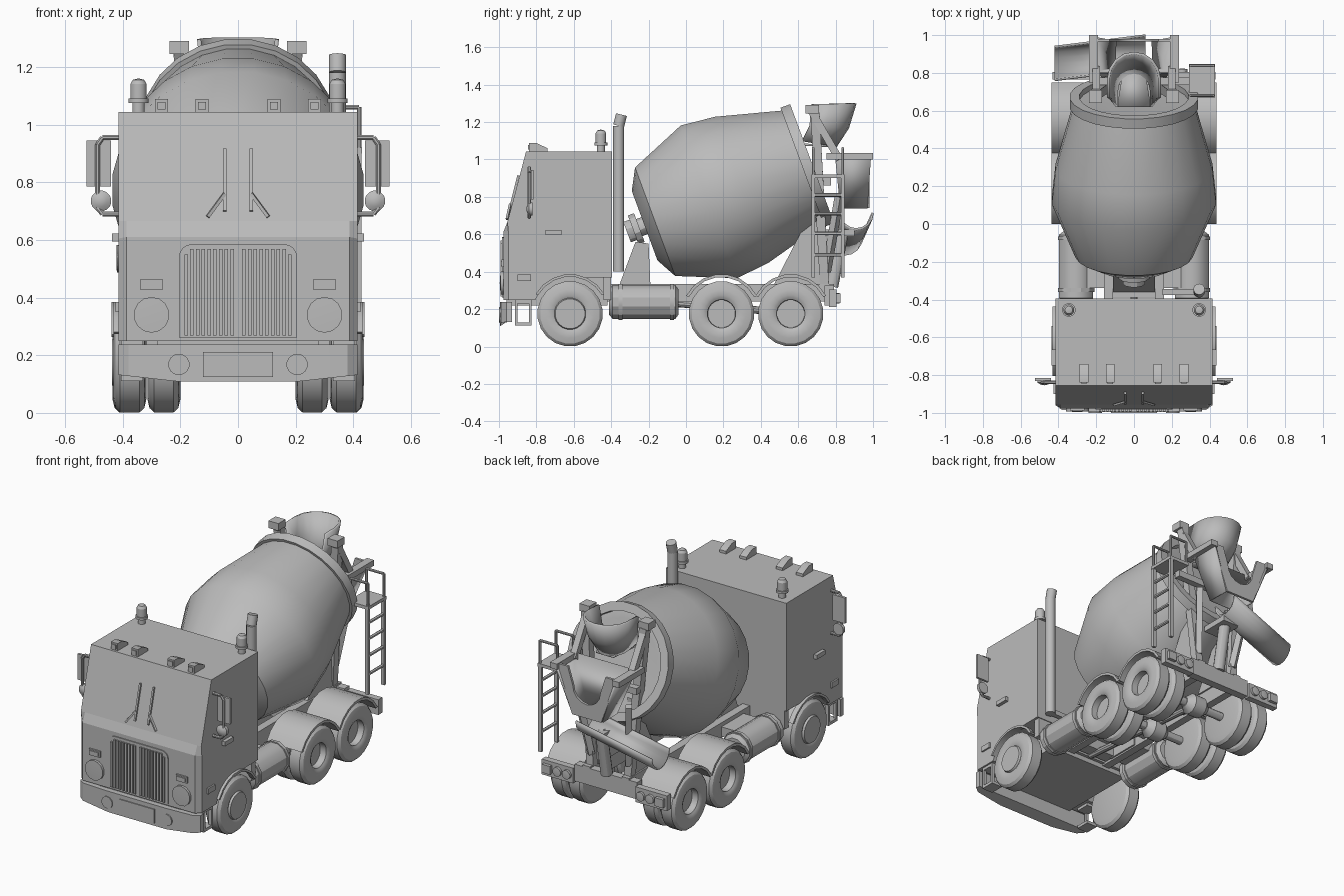
import bpy, bmesh
from math import sin, cos, pi, radians
from mathutils import Vector

cube = bpy.data.objects.get("Cube")
if cube:
    bpy.data.objects.remove(cube)

grey = bpy.data.materials.new("light_grey")
grey.use_nodes = True
grey.diffuse_color = (.5, .5, .5, 1)
grey.node_tree.nodes["Principled BSDF"].inputs["Base Color"].default_value = (.5, .5, .5, 1)
parts = []


def finish(name, bm):
    bmesh.ops.remove_doubles(bm, verts=bm.verts, dist=.0001)
    bmesh.ops.recalc_face_normals(bm, faces=bm.faces)
    mesh = bpy.data.meshes.new(name)
    bm.to_mesh(mesh)
    bm.free()
    mesh.materials.append(grey)
    part = bpy.data.objects.new(name, mesh)
    bpy.context.collection.objects.link(part)
    parts.append(part)
    return part


def loft(name, rings, loop=True, thick=0):
    """Skin between rings of points: a capped solid, or an open shell with thickness."""
    bm = bmesh.new()
    rows = [[bm.verts.new(p) for p in ring] for ring in rings]
    n = len(rows[0])
    for a, b in zip(rows, rows[1:]):
        for i in range(n if loop else n - 1):
            j = (i + 1) % n
            bm.faces.new((a[i], a[j], b[j], b[i]))
    if loop:
        bm.faces.new(rows[0])
        bm.faces.new(rows[-1])
    part = finish(name, bm)
    if thick:
        shell = part.modifiers.new("shell", 'SOLIDIFY')
        shell.thickness = thick
        shell.offset = 0
    return part


def prism(name, axis, outline, lo, hi):
    """Extrude a flat outline along x, y or z."""
    def place(p, d):
        return {'x': (d, p[0], p[1]), 'y': (p[0], d, p[1]), 'z': (p[0], p[1], d)}[axis]
    return loft(name, [[place(p, d) for p in outline] for d in (lo, hi)])


def box(name, x, y, z):
    return prism(name, 'z', [(x[0], y[0]), (x[1], y[0]), (x[1], y[1]), (x[0], y[1])], *z)


def lathe(name, origin, axis, profile, sides=20):
    """Turn a profile of (distance, radius) pairs about an axis."""
    origin, a = Vector(origin), Vector(axis).normalized()
    u = (Vector((0, 1, 0)) if abs(a.z) > .99 else Vector((0, 0, 1)).cross(a)).normalized()
    v = a.cross(u)
    turns = [(k + .5) * 2 * pi / sides for k in range(sides)]
    rings = [[origin + a * t + (u * cos(w) + v * sin(w)) * max(r, .00001) for w in turns]
             for t, r in profile]
    return loft(name, rings)


def rod(name, p, q, radius, sides=10):
    span = Vector(q) - Vector(p)
    return lathe(name, p, span, [(0, radius), (span.length, radius)], sides)


def path(name, points, radius, sides=8):
    for p, q in zip(points, points[1:]):
        rod(name, p, q, radius, sides)


def arc(cy, cz, r, start, end, steps):
    angles = [radians(start + (end - start) * k / steps) for k in range(steps + 1)]
    return [(cy + r * cos(w), cz + r * sin(w)) for w in angles]


# Cab with wheel arches and chamfered front corners
outline = [(-.395, .37), (-.395, 1.043), (-.855, 1.043), (-.955, .665), (-.977, .61), (-.977, .25)]
outline += arc(-.62, .175, .2, 158, 75, 6)
cab = prism("cab", 'x', outline, -.415, .415)
bm = bmesh.new()
bm.from_mesh(cab.data)
corners = [e for e in bm.edges if all(v.co.y < -.95 for v in e.verts)
           and e.verts[0].co.x == e.verts[1].co.x]
bmesh.ops.bevel(bm, geom=corners, offset=.028, segments=1, affect='EDGES')
bm.to_mesh(cab.data)
bm.free()
box("cab_floor", (-.28, .28), (-.96, -.42), (.22, .4))
box("cab_rear_sill", (-.4, .4), (-.44, -.4), (.25, .38))

# Bumper, rising toward its ends
plan = [(-.415, -.93), (-.415, -.96), (-.38, -.985), (-.2, -.994)]
plan += [(-x, y) for x, y in reversed(plan)]
loft("front_bumper", [[(x, y, .108 + max(0, abs(x) - .2) * .11) for x, y in plan], [(x, y, .238) for x, y in plan]])
box("number_plate", (-.122, .122), (-1, -.99), (.125, .212))

# Grille with its frame and slats
top = arc(.16, .54, .045, 0, 90, 4)
frame = top + [(-x, z) for x, z in reversed(top)] + [(-.205, .262), (.205, .262)]
prism("grille_frame", 'y', frame, -.983, -.97)
for s in (-1, 1):
    for k in range(9):
        x = s * (.02 + k * .02)
        box("grille_slat", (x - .006, x + .006), (-.993, -.98), (.268, .568 if k < 8 else .55))

for s in (-1, 1):
    # Lamps on the front
    lathe("headlight", (s * .3, -.97, .34), (0, -1, 0), [(0, .062), (.022, .062), (.022, .056), (.026, 0)], 14)
    lathe("fog_light", (s * .205, -.98, .168), (0, -1, 0), [(0, .037), (.02, .037), (.02, 0)], 14)
    box("indicator_frame", (s * .3 - .038, s * .3 + .038), (-.987, -.97), (.426, .465))
    box("indicator_lens", (s * .3 - .028, s * .3 + .028), (-.992, -.98), (.434, .457))
    box("side_indicator", (s * .41, s * .425), (-.9, -.83), (.35, .384))
    box("door_handle", (s * .41, s * .437), (-.75, -.665), (.595, .622))
    # Wipers
    rod("wiper_blade", (s * .046, -.95, .7), (s * .046, -.896, .915), .008, 4)
    rod("wiper_arm", (s * .046, -.94, .76), (s * .105, -.958, .68), .008, 4)
    # Roof lamps and beacons
    for x in (.125, .265):
        prism("roof_lamp", 'x', [(-.84, 1.04), (-.84, 1.088), (-.8, 1.088), (-.74, 1.06), (-.74, 1.04)],
              s * x - .023, s * x + .023)
        box("roof_lamp_lens", (s * x - .014, s * x + .014), (-.846, -.83), (1.052, 1.078))
    lathe("beacon", (s * .345, -.455, 1.04), (0, 0, 1), [(0, .022), (.035, .022), (.035, .036), (.05, .036),
          (.05, .029), (.1, .029), (.115, .02), (.12, 0)], 16)
    # Mirrors
    box("mirror", (s * .44, s * .525), (-.83, -.815), (.785, .945))
    path("mirror_bracket", [(s * .41, -.838, .955), (s * .47, -.838, .955), (s * .487, -.838, .93),
         (s * .487, -.838, .71), (s * .47, -.838, .69), (s * .41, -.838, .69)], .009)
    lathe("round_mirror", (s * .475, -.82, .735), (0, -1, 0), [(0, 0), (0, .036), (.02, .036), (.03, .02), (.034, 0)], 16)
    # Cab steps and front arch lip
    for z in (.12, .24):
        box("cab_step", (s * .33, s * .405), (-.915, -.825), (z - .009, z + .009))
    for y in (-.908, -.832):
        box("step_post", (s * .385, s * .405), (y - .007, y + .007), (.12, .24))
    lip = arc(-.62, .175, .212, 150, 30, 7) + arc(-.62, .175, .198, 30, 150, 7)
    prism("arch_lip", 'x', lip, s * .4, s * .432)
    # Tanks with straps
    lathe("side_tank", (s * .307, -.412, .238), (0, 1, 0), [(0, 0), (0, .07), (.02, .093), (.355, .093), (.372, .07), (.372, 0)], 12)
    for y in (-.36, -.085):
        lathe("tank_strap", (s * .307, y, .238), (0, 1, 0), [(0, .1), (.02, .1)], 12)
    box("tank_bracket", (s * .1, s * .25), (-.34, -.12), (.25, .31))
    # Chassis rails
    box("chassis_rail", (s * .11, s * .16), (-.9, .79), (.24, .335))

    # Wheels
    def wheel(name, x, y, hub):
        lathe(name, (s * x, y, .175), (s, 0, 0), [(-.057, 0), (-.057, .13), (-.05, .16), (-.034, .175), (.034, .175),
              (.05, .16), (.057, .13), (.057, .1), (.05, .085)] + hub, 20)
    wheel("front_wheel", .375, -.62, [(.062, .08), (.062, 0)])
    for y in (.19, .56):
        wheel("rear_outer_wheel", .378, y, [(.045, .076), (.005, .074), (.005, 0)])
        wheel("rear_inner_wheel", .257, y, [(.05, 0)])
        edge = arc(y, .175, .212, 27, 153, 7)
        prism("rear_fender", 'x', edge + arc(y, .175, .196, 153, 27, 7), s * .195, s * .438)
    # Tail lamps
    box("tail_lamp_panel", (s * .215, s * .432), (.765, .805), (.21, .305))
    for x in (.255, .32):
        lathe("tail_lamp", (s * x, .8, .258), (0, 1, 0), [(0, .028), (.02, .028), (.024, 0)], 14)
    box("reflector", (s * .362, s * .418), (.8, .825), (.232, .284))
    # Rear drum frame
    rod("rear_leg", (s * .13, .74, .33), (s * .2, .69, 1.25), .034, 4)
    rod("rear_strut", (s * .2, .67, 1.26), (s * .2, .82, 1.0), .028, 4)
    rod("lower_strut", (s * .13, .75, .4), (s * .18, .82, .8), .026, 4)
    box("frame_head", (s * .17, s * .238), (.64, .71), (1.245, 1.29))
    prism("rear_pedestal", 'x', [(.47, .33), (.72, .33), (.72, .8), (.67, .72)], s * .1, s * .15)
    # Collector rims
    box("collector_rim", (s * .19, s * .238), (.75, 1), (1.0, 1.035))

# Axles, drive shaft and cross members
for y in (.19, .56):
    rod("axle", (-.36, y, .175), (.36, y, .175), .026, 12)
    lathe("differential", (-.08, y, .175), (1, 0, 0), [(0, .03), (.04, .065), (.12, .065), (.16, .03)], 14)
rod("drive_shaft", (0, -.4, .26), (0, .56, .18), .02)
for y in (-.35, 0, .37):
    box("cross_member", (-.12, .12), (y - .04, y + .04), (.255, .32))
box("rear_crossbar", (-.215, .215), (.74, .79), (.22, .325))

# Drum, tilted up toward the rear
tilt = radians(20.3)
along = (0, cos(tilt), sin(tilt))
base = (0, -.165, .667)
lathe("mixer_drum", base, along, [(-.06, 0), (-.06, .2), (0, .312), (.307, .439), (.495, .419),
      (.86, .32), (.87, .25), (.8, 0)], 24)
lathe("drum_ring", base, along, [(.84, .3), (.84, .342), (.895, .342), (.895, .29), (.84, .29)], 24)
lathe("drum_motor", base, along, [(-.16, 0), (-.16, .06), (-.125, .06), (-.125, .085), (-.09, .085), (-.09, .05), (-.05, .05)], 12)
prism("front_pedestal", 'x', [(-.36, .32), (-.19, .32), (-.2, .55), (-.27, .56)], -.11, .11)

# Exhaust stack
path("exhaust_stack", [(.345, -.36, .4), (.345, -.36, 1.18), (.345, -.345, 1.24)], .03, 14)
box("exhaust_bracket", (.15, .35), (-.375, -.345), (.4, .43))

# Loading funnel, open toward the drum


def trough(half, front, back, z_front, z_back):
    bend = arc(0, back - half, half, 180, 90, 4)
    walls = [(-half, front)] + bend + [(-x, y) for x, y in reversed(bend[:-1])] + [(half, front)]
    return [(x, y, z_front + (z_back - z_front) * (y - front) / (back - front)) for x, y in walls]


loft("loading_funnel", [trough(.135, .67, .905, 1.295, 1.3), trough(.122, .66, .865, 1.18, 1.17),
     trough(.09, .62, .8, 1.1, 1.07)], loop=False, thick=.014)
loft("funnel_floor", [[(-.09, .62, 1.08), (.09, .62, 1.08)], [(-.06, .8, 1.07), (.06, .8, 1.07)]], loop=False, thick=.012)

# Collector below the funnel, with a rear notch
loft("collector", [[(-.21, .99, 1.03), (-.21, .8, 1.03), (.21, .8, 1.03), (.21, .99, 1.03)],
     [(-.1, .97, .74), (-.1, .83, .74), (.1, .83, .74), (.1, .97, .74)]], loop=False, thick=.014)
notch = [(x, z) for x, z in arc(0, .92, .095, 180, 360, 8)]
prism("collector_back", 'y', [(-.21, 1.03), (-.1, .74), (.1, .74), (.21, 1.03), (.13, 1.03)]
      + notch[::-1] + [(-.13, 1.03)], .965, .98)

# Discharge chute and swivel post
start, end = Vector((.06, .91, .715)), Vector((-.42, .85, .58))
loft("discharge_chute", [[c + Vector((0, y, z)) for y, z in arc(0, 0, .088, 180, 360, 8)]
     for c in (start, end)], loop=False, thick=.012)
rod("swivel_post", (0, .78, .32), (0, .84, .63), .035, 12)
box("swivel_arm", (-.06, .06), (.72, .9), (.59, .625))

# Ladder, platform and handrails
for y in (.68, .838):
    box("ladder_rail", (.405, .428), (y - .009, y + .009), (.37, .92))
    path("handrail", [(.42, y, .9), (.42, y, 1.06), (.3, y, 1.06), (.3, y, .9)], .008)
for z in (.49, .605, .71, .81):
    rod("ladder_rung", (.416, .68, z), (.416, .838, z), .01, 6)
box("platform", (.29, .43), (.67, .848), (.9, .92))
box("platform_support", (-.2, .3), (.735, .775), (.86, .9))

# Smooth rounded faces, keep edges crisp; the cab stays flat
bpy.ops.object.select_all(action='DESELECT')
for part in parts:
    part.select_set(part != cab)
bpy.context.view_layer.objects.active = parts[-1]
bpy.ops.object.shade_smooth_by_angle(angle=radians(30))
